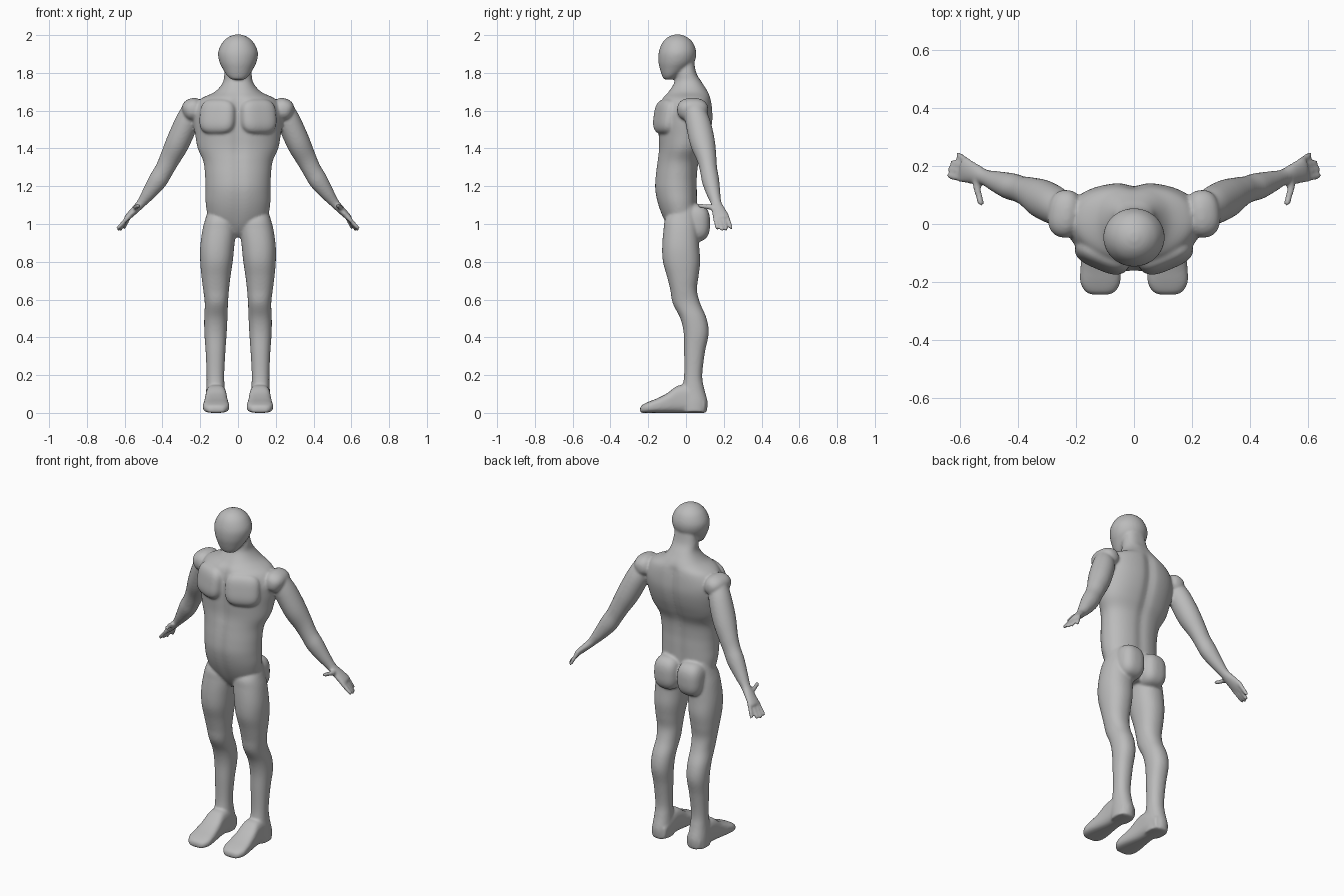
import bpy, bmesh, math
from mathutils import Vector, Euler

old = bpy.data.objects.get("Cube")
if old:
    bpy.data.objects.remove(old, do_unlink=True)

X, Y, Z = Vector((1, 0, 0)), Vector((0, 1, 0)), Vector((0, 0, 1))
body = bmesh.new()


def put(points, faces, both):
    """Add a closed shell to the body, with its mirror twin if wanted."""
    for side in ((1, -1) if both else (1,)):
        vs = [body.verts.new((p[0] * side, p[1], p[2])) for p in points]
        for f in faces:
            body.faces.new([vs[i] for i in f][::side])


def smooth_keys(keys, steps=5):
    """Run a soft curve through the key sections."""
    out = []
    for i in range(len(keys) - 1):
        a, b = keys[max(i - 1, 0)], keys[i]
        c, d = keys[i + 1], keys[min(i + 2, len(keys) - 1)]
        for s in range(steps):
            t = s / steps
            out.append([q + t * (r - p) / 2 + t * t * (p - 2.5 * q + 2 * r - w / 2)
                        + t ** 3 * (1.5 * (q - r) + (w - p) / 2)
                        for p, q, r, w in zip(a, b, c, d)])
    return out + [list(keys[-1])]


def loft(keys, u=X, v=Y, power=2.0, both=True, taper=0.0, groove=0.0, n=40):
    """Skin sections (x, y, z, radius along u, radius along v)."""
    rings = smooth_keys(keys)
    pts = []
    for x, y, z, ru, rv in rings:
        ru, rv = max(ru, .004), max(rv, .004)
        for i in range(n):
            a = math.tau * i / n
            c, s = math.cos(a), math.sin(a)
            du = math.copysign(abs(c) ** (2 / power), c) * ru
            dv = math.copysign(abs(s) ** (2 / power), s) * rv
            du *= 1 - taper * max(0, -s) * min(1, ru / .2)
            dv *= 1 - groove * min(1, ru / .2) ** 2 * math.exp(-(du / .03) ** 2)
            pts.append(Vector((x, y, z)) + u * du + v * dv)
    faces = [(k * n + i, k * n + (i + 1) % n, (k + 1) * n + (i + 1) % n, (k + 1) * n + i)
             for k in range(len(rings) - 1) for i in range(n)]
    faces += [tuple(reversed(range(n))), tuple(range(len(pts) - n, len(pts)))]
    put(pts, faces, both)


def blob(center, radii, turn=(0, 0, 0), power=2.0):
    """Rounded-box muscle mass on both sides."""
    bm = bmesh.new()
    bmesh.ops.create_icosphere(bm, subdivisions=4, radius=1)
    rot, pts = Euler(turn), []
    for vert in bm.verts:
        k = sum(abs(e) ** power for e in vert.co) ** (-1 / power)
        p = Vector([e * k * r for e, r in zip(vert.co, radii)])
        p.rotate(rot)
        pts.append(p + Vector(center))
    put(pts, [[w.index for w in f.verts] for f in bm.faces], True)
    bm.free()


def upright(rows):
    """Turn (z, front, back, inner, outer) rows into loft sections."""
    return [((i + o) / 2, (f + b) / 2, z, (o - i) / 2, (b - f) / 2)
            for z, f, b, i, o in rows]


# Head
loft(upright([(z, f, b, -w, w) for z, f, b, w in [
    (2.003, -.06, -.03, .015), (1.99, -.095, .005, .05), (1.96, -.125, .037, .083),
    (1.91, -.144, .054, .105), (1.86, -.146, .045, .099), (1.82, -.138, .01, .08),
    (1.785, -.127, -.035, .058), (1.765, -.117, -.065, .035)]]), both=False)

# Neck, trunk and pelvis
loft(upright([(z, f, b, -w, w) for z, f, b, w in [
    (1.88, -.045, .04, .06), (1.80, -.052, .055, .072), (1.75, -.062, .085, .08),
    (1.70, -.095, .118, .122), (1.66, -.13, .133, .2), (1.60, -.145, .141, .235),
    (1.54, -.15, .141, .236), (1.47, -.148, .126, .226), (1.40, -.146, .1, .213),
    (1.33, -.154, .07, .183), (1.25, -.164, .06, .174), (1.18, -.166, .06, .172),
    (1.10, -.149, .06, .17), (1.02, -.117, .06, .15), (.96, -.08, .055, .08),
    (.93, -.05, .04, .04)]]), power=2.4, both=False, taper=.2, groove=.09, n=96)

# Chest, shoulder caps and buttocks
blob((.102, -.092, 1.565), (.1, .064, .095), (-.15, 0, .4), 3.2)
blob((.236, .035, 1.606), (.058, .082, .06), (0, .35, .1), 2.4)
blob((.077, .04, 1.005), (.077, .087, .1), power=2.8)

# Legs
loft(upright([
    (1.10, -.05, .04, .06, .15), (1.03, -.108, .06, .02, .172),
    (.97, -.119, .066, .012, .188), (.88, -.126, .07, .02, .2),
    (.80, -.122, .075, .028, .2), (.72, -.1, .066, .04, .193),
    (.65, -.083, .058, .048, .184), (.58, -.07, .075, .053, .176),
    (.5, -.03, .109, .056, .179), (.42, -.012, .12, .06, .178),
    (.32, -.01, .1, .067, .171), (.2, -.01, .086, .073, .166),
    (.13, -.02, .096, .07, .168), (.06, -.03, .114, .065, .174),
    (.004, -.02, .11, .065, .175)]), power=2.2)

# Feet
loft([(.116, y, h / 2, w, h / 2) for y, w, h in [
    (-.243, .03, .028), (-.232, .052, .042), (-.2, .069, .058), (-.15, .068, .078),
    (-.1, .062, .104), (-.04, .056, .145), (.03, .053, .14), (.1, .045, .08)]],
    u=X, v=Z, power=3)

# Arms and palms
along = Vector((.55, .22, -.8)).normalized()
across = (Y - along * Y.dot(along)).normalized()
flat = along.cross(across)
loft([(.245, .045, 1.60, .055, .055), (.275, .065, 1.53, .066, .064),
      (.32, .088, 1.43, .066, .064), (.362, .11, 1.345, .052, .055),
      (.392, .12, 1.285, .046, .05), (.425, .13, 1.23, .046, .05),
      (.47, .145, 1.165, .037, .038), (.512, .16, 1.11, .028, .025),
      (.545, .172, 1.075, .036, .021), (.58, .184, 1.04, .043, .017),
      (.592, .188, 1.027, .038, .013)], across, flat)

# Fingers and thumb
tips = [(.64, .167, .972), (.637, .192, .966), (.626, .214, .967), (.607, .24, .974)]
for i, tip in enumerate(tips):
    base = Vector((.573, .182, 1.047)) + across * (i - 1.5) * .021
    loft([(*base.lerp(Vector(tip), t), r, r)
          for t, r in ((0, .012), (.5, .0115), (.93, .01), (1, .005))], across, flat, n=12)
loft([(.532, .165, 1.085, .02, .018), (.54, .125, 1.09, .014, .014),
      (.531, .09, 1.094, .012, .012), (.527, .07, 1.097, .012, .011),
      (.525, .063, 1.098, .006, .006)], X, Z, n=14)

# Fuse the masses into one smooth skin
bmesh.ops.recalc_face_normals(body, faces=body.faces)
mesh = bpy.data.meshes.new("body")
body.to_mesh(mesh)
body.free()
figure = bpy.data.objects.new("body", mesh)
bpy.context.collection.objects.link(figure)
fuse = figure.modifiers.new("fuse", 'REMESH')
fuse.mode, fuse.voxel_size, fuse.use_smooth_shade = 'VOXEL', .007, True
soften = figure.modifiers.new("soften", 'SMOOTH')
soften.factor, soften.iterations = .5, 6

# Plain grey clay
clay = bpy.data.materials.new("grey_clay")
clay.use_nodes = True
grey = (.5, .5, .5, 1)
clay.diffuse_color = grey
clay.node_tree.nodes["Principled BSDF"].inputs["Base Color"].default_value = grey
mesh.materials.append(clay)
for face in mesh.polygons:
    face.use_smooth = True
